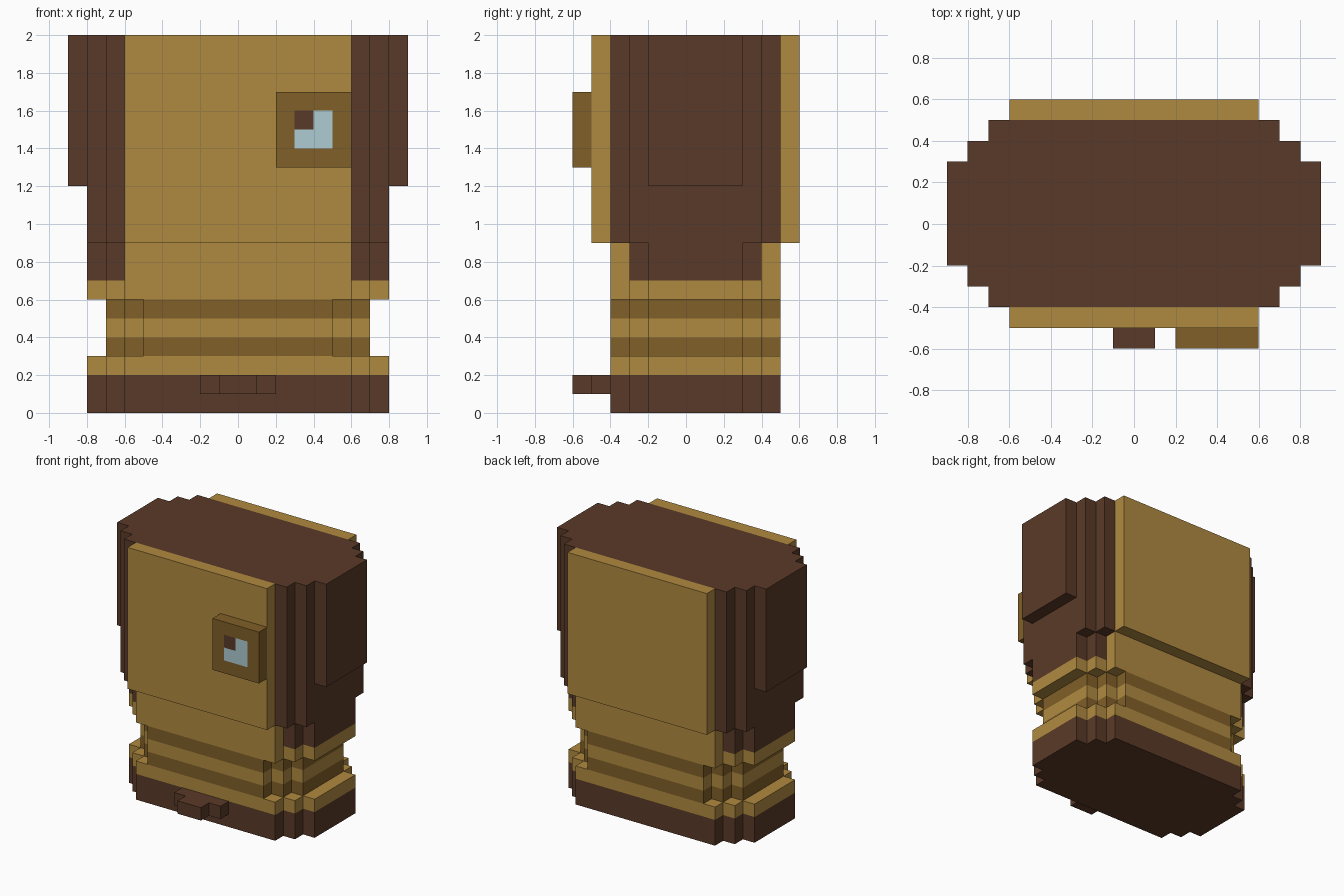
import bpy
import bmesh
from mathutils import Vector

cube = bpy.data.objects.get("Cube")
if cube:
    bpy.data.objects.remove(cube)


def material(name, rgb):
    linear = [((c / 255 + 0.055) / 1.055) ** 2.4 for c in rgb] + [1]
    mat = bpy.data.materials.new(name)
    mat.use_nodes = True
    mat.diffuse_color = linear
    mat.node_tree.nodes["Principled BSDF"].inputs["Base Color"].default_value = linear
    return mat


TAN, BROWN, OCHRE, BLUE = range(4)
PALETTE = [material("tan", (176, 138, 64)), material("dark brown", (90, 58, 40)),
           material("dark ochre", (129, 96, 40)), material("pale blue", (174, 204, 210))]
STEP = 0.1


def finish(name, bm):
    bmesh.ops.recalc_face_normals(bm, faces=bm.faces)
    mesh = bpy.data.meshes.new(name)
    bm.to_mesh(mesh)
    bm.free()
    for mat in PALETTE:
        mesh.materials.append(mat)
    obj = bpy.data.objects.new(name, mesh)
    bpy.context.collection.objects.link(obj)


def box_mesh(low, high, colour):
    bm = bmesh.new()
    bmesh.ops.create_cube(bm, size=1)
    for v in bm.verts:
        v.co = Vector([l + (c + 0.5) * (h - l) for c, l, h in zip(v.co, low, high)])
    for f in bm.faces:
        f.material_index = colour
    return bm


def box(name, low, high, colour):
    finish(name, box_mesh(low, high, colour))


def stepped_outline(x, front, back):
    """Plan with three staircase steps at each corner."""
    right = []
    for i in range(3):
        right.append((x + i * STEP, front + i * STEP))
        if i < 2:
            right.append((x + i * STEP, front + (i + 1) * STEP))
    right += [(px, front + back - py) for px, py in reversed(right)]
    return right + [(-px, py) for px, py in reversed(right)]


def stepped_body(name, plan, levels, bands, caps=True, rule=None):
    """Stack of coloured bands sharing one stepped plan."""
    bm = bmesh.new()
    rings = [[bm.verts.new((x, y, z)) for x, y in stepped_outline(*plan)] for z in levels]
    for lower, upper, colour in zip(rings, rings[1:], bands):
        for i in range(len(lower)):
            j = (i + 1) % len(lower)
            f = bm.faces.new((lower[i], lower[j], upper[j], upper[i]))
            f.material_index = rule(f.calc_center_median(), colour) if rule else colour
    if caps:
        bm.faces.new(rings[0][::-1]).material_index = bands[0]
        bm.faces.new(rings[-1]).material_index = bands[-1]
    finish(name, bm)


# Base, striped waist and torso with brown upper sides
stepped_body("base", (0.6, -0.4, 0.5), (0, 0.2, 0.3), (BROWN, TAN))
stepped_body("waist", (0.5, -0.4, 0.5), (0.3, 0.4, 0.5, 0.6), (OCHRE, TAN, OCHRE), caps=False)
stepped_body("torso", (0.6, -0.4, 0.5), (0.6, 0.7, 0.9), (TAN, TAN),
             rule=lambda c, colour: BROWN if abs(c.x) > 0.61 and c.z > 0.7 else colour)

# Head: brown core with tan front and back panels, stepped sides and side lobes
box("head_core", (-0.7, -0.4, 0.9), (0.7, 0.5, 2), BROWN)
box("front_panel", (-0.6, -0.5, 0.9), (0.6, -0.4, 2), TAN)
box("back_panel", (-0.6, 0.5, 0.9), (0.6, 0.6, 2), TAN)
for side, label in ((1, "left"), (-1, "right")):
    for part, x, front, back, bottom in (("head_side", 0.7, -0.3, 0.4, 0.9),
                                         ("side_lobe", 0.8, -0.2, 0.3, 1.2)):
        x0, x1 = sorted((side * x, side * (x + STEP)))
        box(f"{label}_{part}", (x0, front, bottom), (x1, back, 2), BROWN)

# Brown tab low on the front
box("front_tab", (-0.2, -0.5, 0.1), (0.2, -0.4, 0.2), BROWN)
box("front_tab_tip", (-0.1, -0.6, 0.1), (0.1, -0.5, 0.2), BROWN)

# Raised eye on the left, its front cut into a grid for the iris and pupil
eye = box_mesh((0.2, -0.6, 1.3), (0.6, -0.5, 1.7), OCHRE)
for i in (1, 2, 3):
    for co, normal in (((0.2 + i * STEP, 0, 0), (1, 0, 0)), ((0, 0, 1.3 + i * STEP), (0, 0, 1))):
        bmesh.ops.bisect_plane(eye, geom=eye.verts[:] + eye.edges[:] + eye.faces[:],
                               plane_co=co, plane_no=normal)
for f in eye.faces:
    c = f.calc_center_median()
    if c.y < -0.59 and abs(c.x - 0.4) < STEP and abs(c.z - 1.5) < STEP:
        f.material_index = BROWN if c.x < 0.4 and c.z > 1.5 else BLUE
finish("left_eye", eye)
